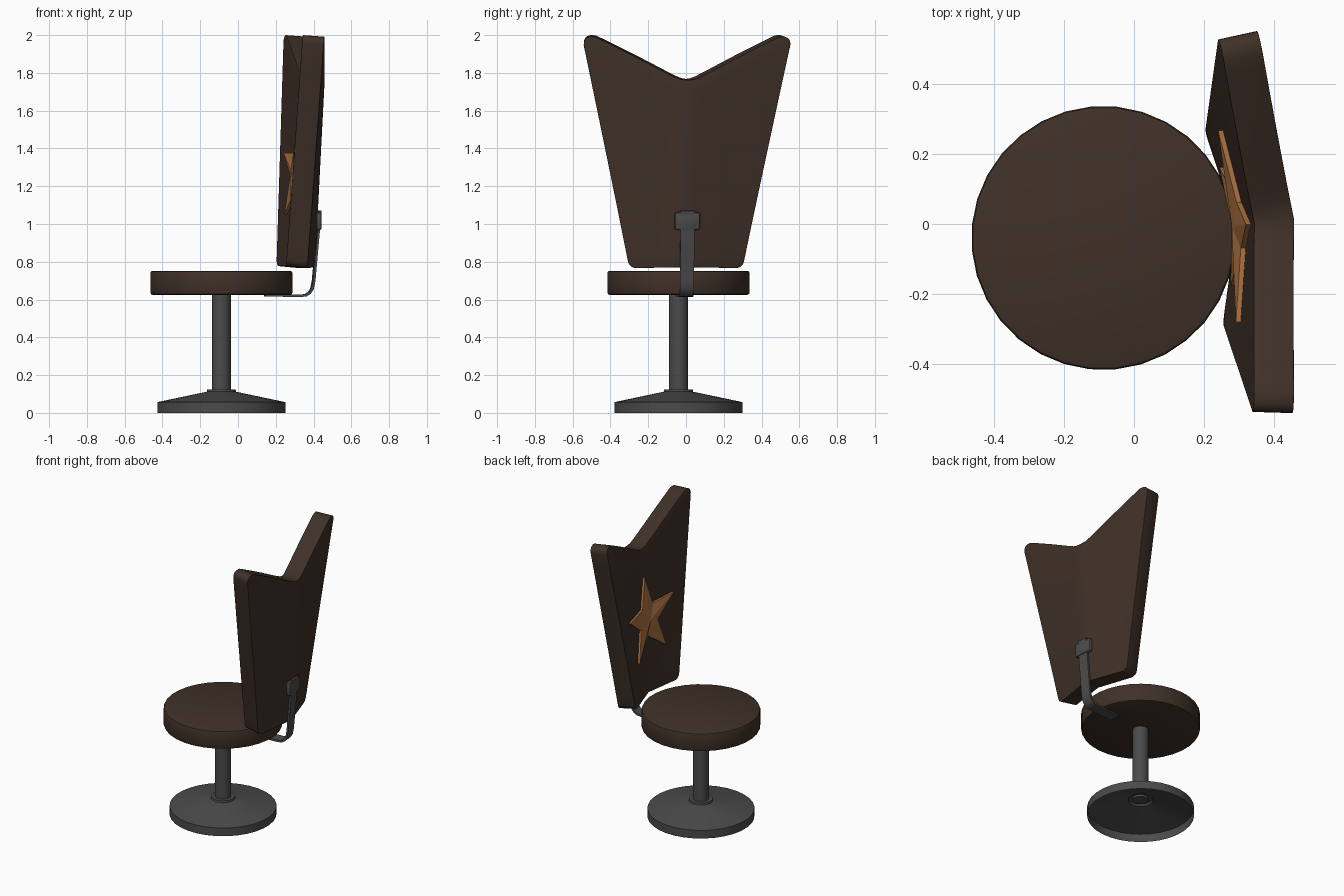
import bpy, bmesh, math
from mathutils import Matrix

if "Cube" in bpy.data.objects:
    bpy.data.objects.remove(bpy.data.objects["Cube"])

# whole chair is built around its own axis (back towards +x), then turned slightly
PLACE = Matrix.Translation((-0.088, -0.04, 0)) @ Matrix.Rotation(math.radians(5.3), 4, 'Z')


def material(name, rgb):
    m = bpy.data.materials.new(name)
    m.diffuse_color = (*rgb, 1)
    m.use_nodes = True
    m.node_tree.nodes["Principled BSDF"].inputs["Base Color"].default_value = m.diffuse_color
    return m


BROWN = material("dark brown leather", (0.05, 0.03, 0.021))
METAL = material("dark grey metal", (0.07, 0.07, 0.07))
COPPER = material("copper", (0.42, 0.17, 0.055))


def finish(name, bm, mat, smooth=35, bevel=0, segments=2, solid=0, fix=True):
    if fix:
        bmesh.ops.recalc_face_normals(bm, faces=bm.faces)
    me = bpy.data.meshes.new(name)
    bm.to_mesh(me)
    bm.free()
    ob = bpy.data.objects.new(name, me)
    bpy.context.collection.objects.link(ob)
    me.materials.append(mat)
    ob.matrix_world = PLACE
    bpy.ops.object.select_all(action='DESELECT')
    ob.select_set(True)
    bpy.context.view_layer.objects.active = ob
    if solid:
        s = ob.modifiers.new("thickness", 'SOLIDIFY')
        s.thickness, s.offset = solid, -1
    if bevel:
        b = ob.modifiers.new("bevel", 'BEVEL')
        b.width, b.segments = bevel, segments
        b.limit_method, b.angle_limit = 'ANGLE', math.radians(50)
    for m in list(ob.modifiers):
        bpy.ops.object.modifier_apply(modifier=m.name)
    if smooth:
        bpy.ops.object.shade_smooth_by_angle(angle=math.radians(smooth))
    return ob


def lathe(name, profile, mat, n=32, **kw):
    bm = bmesh.new()
    rings = [[bm.verts.new((r * math.cos(2 * math.pi * i / n), r * math.sin(2 * math.pi * i / n), z))
              for i in range(n)] for r, z in profile]
    for a, b in zip(rings, rings[1:]):
        for i in range(n):
            j = (i + 1) % n
            bm.faces.new((a[i], a[j], b[j], b[i]))
    if kw.pop("caps", True):
        bm.faces.new(rings[0][::-1])
        bm.faces.new(rings[-1])
    return finish(name, bm, mat, **kw)


# base (open underneath), pole and seat
lathe("base", [(0.34, 0), (0.34, 0.057), (0.078, 0.112), (0.076, 0.125), (0.05, 0.125)],
      METAL, caps=False, smooth=20, fix=False)
lathe("pole", [(0.05, 0.11), (0.05, 0.63)], METAL)
lathe("seat", [(0.378, 0.625), (0.378, 0.752)], BROWN, bevel=0.012)


# folded, flaring backrest
def half_width(z):
    return 0.277 + (z - 0.78) * 0.22


def front_x(y, z):
    return 0.383 + 0.052 * (z - 0.78) - 0.065 * abs(y) / half_width(z)


def corner(u, w, r):
    t = max(0, (abs(u) * w - (w - r)) / r)
    return r * (1 - math.sqrt(max(0, 1 - t * t)))


def bottom_z(u):
    return 0.777 + corner(u, 0.277, 0.035)


def top_z(u):
    y = abs(u) * 0.543
    return min(2.0, 1.768 + 0.53 * (math.hypot(y, 0.04) - 0.04)) - corner(u, 0.543, 0.045)


half = [0.05, 0.1, 0.2, 0.35, 0.5, 0.65, 0.8, 0.87, 0.9, 0.93, 0.955, 0.975, 0.99, 1]
us = [-u for u in reversed(half)] + [0] + half
ROWS = 14
bm = bmesh.new()
cols = []
for u in us:
    col = []
    for k in range(ROWS + 1):
        z = bottom_z(u) + (top_z(u) - bottom_z(u)) * k / ROWS
        y = u * half_width(z)
        col.append(bm.verts.new((front_x(y, z), y, z)))
    cols.append(col)
for a, b in zip(cols, cols[1:]):
    for k in range(ROWS):
        bm.faces.new((a[k], a[k + 1], b[k + 1], b[k]))  # faces -x
finish("backrest", bm, BROWN, smooth=40, bevel=0.015, segments=3, solid=0.115, fix=False)

# raised star following the fold
bm = bmesh.new()
CZ = 1.285
rim, foot = [], []
for i in range(10):
    r = 0.29 if i % 2 == 0 else 0.112
    a = math.pi / 2 + i * math.pi / 5
    y, z = r * math.cos(a), CZ + r * math.sin(a)
    rim.append(bm.verts.new((front_x(y, z) - 0.014, y, z)))
    foot.append(bm.verts.new((front_x(y, z) + 0.012, y, z)))
peak = bm.verts.new((front_x(0, CZ) - 0.04, 0, CZ))
for i in range(10):
    j = (i + 1) % 10
    bm.faces.new((rim[i], rim[j], peak))
    bm.faces.new((foot[i], foot[j], rim[j], rim[i]))
finish("star", bm, COPPER, smooth=0)

# bent strip holding the backrest
path = [(0.23, 0.617), (0.42, 0.613), (0.45, 0.617), (0.472, 0.63), (0.488, 0.655), (0.497, 0.7), (0.53, 1.07)]
bm = bmesh.new()
rows = [[bm.verts.new((x, y, z)) for y in (-0.037, 0.037)] for x, z in path]
for a, b in zip(rows, rows[1:]):
    bm.faces.new((a[0], b[0], b[1], a[1]))
finish("back_support", bm, METAL, solid=0.013)

# clamp plate behind the strip
bm = bmesh.new()
bmesh.ops.create_cube(bm, size=1, matrix=Matrix.Translation((0.513, 0, 1.015)) @ Matrix.Diagonal((0.03, 0.135, 0.095, 1)))
finish("support_clamp", bm, METAL, bevel=0.012)
